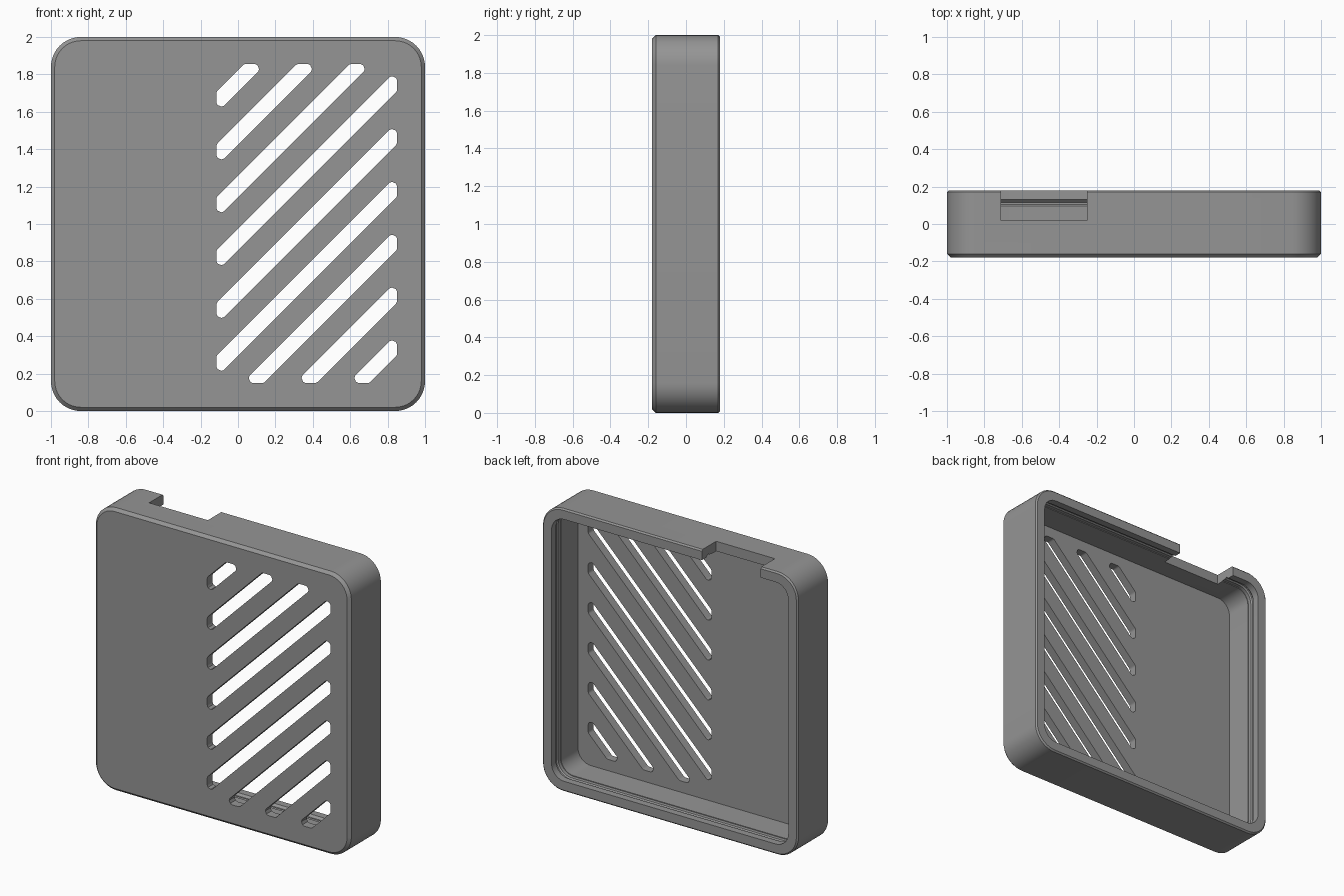
import bpy, bmesh, math
from mathutils import Vector

if "Cube" in bpy.data.objects:
    bpy.data.objects.remove(bpy.data.objects["Cube"])

grey = bpy.data.materials.new("grey plastic")
grey.diffuse_color = (0.3, 0.3, 0.3, 1)
grey.use_nodes = True
grey.node_tree.nodes["Principled BSDF"].inputs["Base Color"].default_value = grey.diffuse_color


def make_object(name, bm):
    bmesh.ops.recalc_face_normals(bm, faces=bm.faces)
    mesh = bpy.data.meshes.new(name)
    bm.to_mesh(mesh)
    bm.free()
    mesh.materials.append(grey)
    obj = bpy.data.objects.new(name, mesh)
    bpy.context.collection.objects.link(obj)
    return obj


def rounded_square(half, radius, steps=10):
    """Outline in x-z, centred on z = 1."""
    pts = []
    c = half - radius
    for q, (sx, sz) in enumerate(((1, 1), (-1, 1), (-1, -1), (1, -1))):
        for i in range(steps + 1):
            a = math.pi / 2 * (q + i / steps)
            pts.append((sx * c + radius * math.cos(a), 1 + sz * c + radius * math.sin(a)))
    return pts


def prism(bm, outline, y0, y1):
    a = [bm.verts.new((x, y0, z)) for x, z in outline]
    b = [bm.verts.new((x, y1, z)) for x, z in outline]
    bm.faces.new(a)
    bm.faces.new(b[::-1])
    for i in range(len(a)):
        j = (i + 1) % len(a)
        bm.faces.new((a[i], a[j], b[j], b[i]))


def clip(poly, axis, limit, sign):
    """Keep the part of a polygon on one side of an axis-aligned line."""
    out = []
    for p, q in zip(poly, poly[1:] + poly[:1]):
        dp, dq = sign * (limit - p[axis]), sign * (limit - q[axis])
        if dp >= 0:
            out.append(p)
        if dp * dq < 0:
            out.append(p.lerp(q, dp / (dp - dq)))
    return out


def fillet(poly, r, steps=5):
    out = []
    for i, p in enumerate(poly):
        u = (poly[i - 1] - p).normalized()
        v = (poly[(i + 1) % len(poly)] - p).normalized()
        half = u.angle(v) / 2
        t = r / math.tan(half)
        centre = p + (u + v).normalized() * (r / math.sin(half))
        s, e = p + u * t - centre, p + v * t - centre
        for k in range(steps + 1):
            f = k / steps
            d = (s * (1 - f) + e * f).normalized()
            out.append(centre + d * r)
    return out


# Tray: (depth, half size, corner radius) from front face, over the rim, to inner floor
profile = [(-0.18, 0.98, 0.14), (-0.16, 1.0, 0.16), (0.17, 1.0, 0.16), (0.18, 0.99, 0.15),
           (0.18, 0.927, 0.10), (0.13, 0.927, 0.10), (0.115, 0.942, 0.115),
           (0.105, 0.942, 0.115), (0.095, 0.935, 0.108), (0.07, 0.935, 0.108),
           (0.07, 0.93, 0.10), (-0.12, 0.93, 0.10)]
bm = bmesh.new()
rings = [[bm.verts.new((x, y, z)) for x, z in rounded_square(h, r)] for y, h, r in profile]
for a, b in zip(rings, rings[1:]):
    for i in range(len(a)):
        j = (i + 1) % len(a)
        bm.faces.new((a[i], a[j], b[j], b[i]))
bm.faces.new(rings[0])
bm.faces.new(rings[-1])
tray = make_object("tray", bm)

# Diagonal vent slots, trimmed to a rectangle
bm = bmesh.new()
for k in range(9):
    c = 1.765 - 0.2825 * k
    w = 0.058
    slot = [Vector((-1, c - 1 - w)), Vector((2, c + 2 - w)),
            Vector((2, c + 2 + w)), Vector((-1, c - 1 + w))]
    for axis, limit, sign in ((0, -0.115, -1), (0, 0.85, 1), (1, 0.15, -1), (1, 1.855, 1)):
        slot = clip(slot, axis, limit, sign)
    prism(bm, [tuple(p) for p in fillet(slot, 0.025)], -0.3, -0.05)
vents = make_object("vent_cutter", bm)

# Cable notch in the top wall
bm = bmesh.new()
prism(bm, [(-0.71, 1.85), (-0.25, 1.85), (-0.25, 2.1), (-0.71, 2.1)], 0.02, 0.3)
notch = make_object("notch_cutter", bm)

for cutter in (vents, notch):
    mod = tray.modifiers.new("cut", 'BOOLEAN')
    mod.object = cutter
    mod.operation = 'DIFFERENCE'
    mod.solver = 'EXACT'
    cutter.hide_render = True
    cutter.hide_viewport = True

bpy.context.view_layer.objects.active = tray
tray.select_set(True)
for mod in list(tray.modifiers):
    bpy.ops.object.modifier_apply(modifier=mod.name)
bpy.ops.object.shade_smooth_by_angle(angle=math.radians(25))
